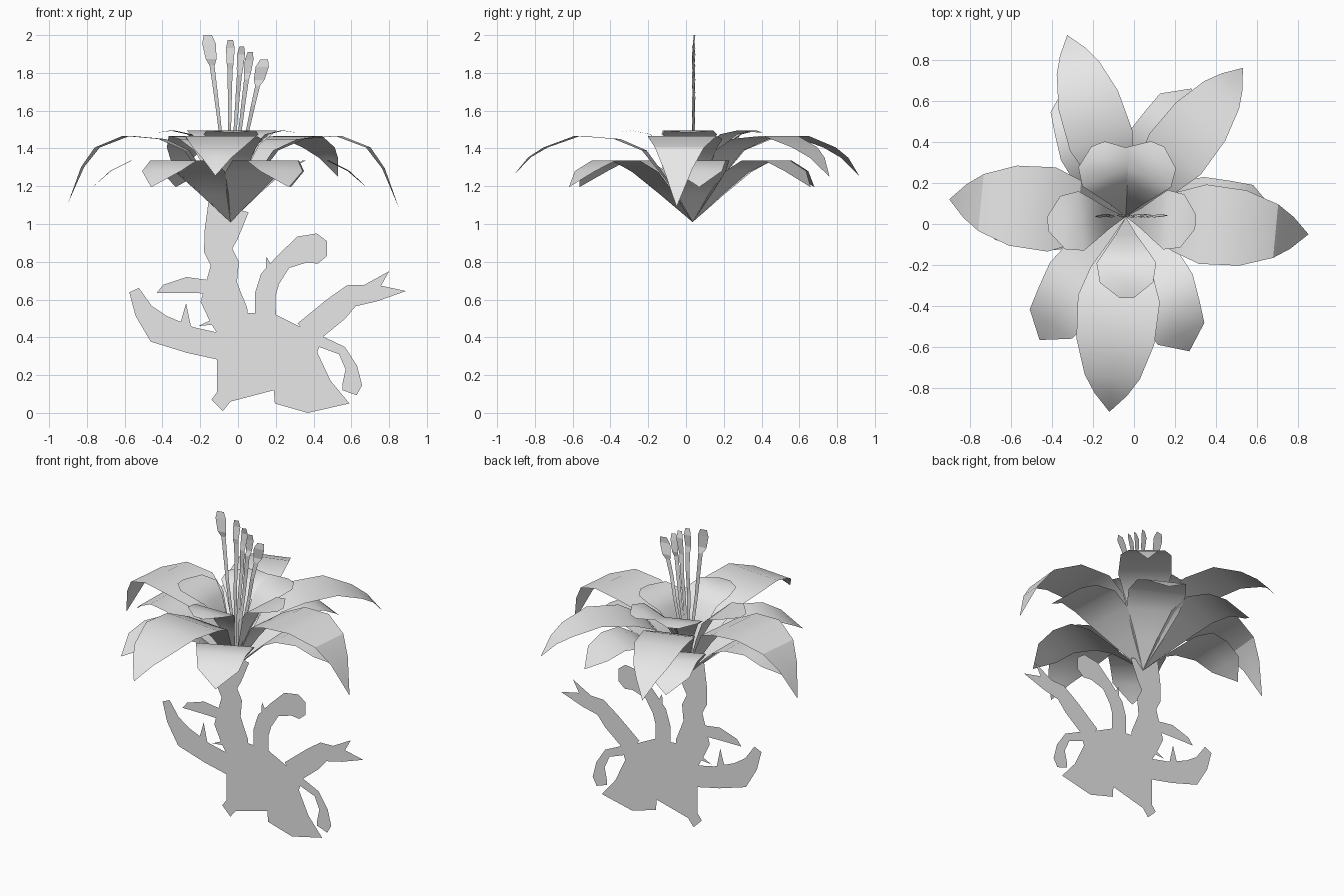
import bpy, bmesh, math
from mathutils import Vector

if "Cube" in bpy.data.objects:
    bpy.data.objects.remove(bpy.data.objects["Cube"])

CX, CY = -0.04, 0.035            # flower axis

grey = bpy.data.materials.new("pale_grey")
grey.diffuse_color = (0.8, 0.8, 0.8, 1)
grey.use_nodes = True
grey.node_tree.nodes["Principled BSDF"].inputs["Base Color"].default_value = grey.diffuse_color


def finish(bm, name, smooth=False):
    mesh = bpy.data.meshes.new(name)
    bm.to_mesh(mesh)
    bm.free()
    mesh.materials.append(grey)
    ob = bpy.data.objects.new(name, mesh)
    bpy.context.collection.objects.link(ob)
    if smooth:
        bpy.ops.object.select_all(action='DESELECT')
        ob.select_set(True)
        bpy.context.view_layer.objects.active = ob
        bpy.ops.object.shade_smooth_by_angle(angle=math.radians(30))
    return ob


def bridge(bm, rows):
    """Join rows of points with faces; a row of one point makes a tip."""
    rows = [[bm.verts.new(p) for p in row] for row in rows]
    for a, b in zip(rows, rows[1:]):
        for i in range(max(len(a), len(b)) - 1):
            if len(a) == 1:
                bm.faces.new((a[0], b[i], b[i + 1]))
            elif len(b) == 1:
                bm.faces.new((a[i], b[0], a[i + 1]))
            else:
                bm.faces.new((a[i], b[i], b[i + 1], a[i + 1]))


def petal(name, x, y, stations):
    """Bent leaf strip from the flower axis; stations are (t, height, half width)."""
    axis = Vector((x - CX, y - CY, 0))
    side = Vector((-axis.y, axis.x, 0)).normalized()
    rows = []
    for t, z, w in stations:
        mid = Vector((CX, CY, z)) + axis * t
        rows.append([mid + side * w * s for s in (-1, 0, 1)] if w else [mid])
    bm = bmesh.new()
    bridge(bm, rows)
    for f in bm.faces:
        f.normal_update()
        if f.normal.z < 0:
            f.normal_flip()
    finish(bm, name, True)


def face_front(bm):
    for f in bm.faces:
        f.normal_update()
        if f.normal.y > 0:
            f.normal_flip()


def branch(name, *path):
    """Flat strip in the root plane; path points are (x, z, half width) in hundredths."""
    pts = [Vector((x, 0, z)) / 100 for x, z, w in path]
    rows = []
    for i, (x, z, w) in enumerate(path):
        d = (pts[min(i + 1, len(pts) - 1)] - pts[max(i - 1, 0)]).normalized()
        side = Vector((d.z, 0, -d.x)) * w / 100
        mid = pts[i] + Vector((0, CY, 0))
        rows.append([mid - side, mid + side] if w else [mid])
    bm = bmesh.new()
    bridge(bm, rows)
    face_front(bm)
    finish(bm, name)


# Long outer petals: tip and width factor
def long_petal(name, x, y, z, k):
    petal("long_petal_" + name, x, y, [
        (0, 1.01, 0), (0.14, 1.23, 0.075 * k), (0.27, 1.39, 0.15 * k),
        (0.42, 1.45, 0.2 * k), (0.64, 1.467, 0.19 * k), (0.82, 1.405, 0.135 * k),
        (0.91, 1.405 * 0.65 + z * 0.35, 0.08 * k), (1, z, 0)])


long_petal("front", -0.12, -0.915, 1.255, 1.0)
long_petal("left", -0.90, 0.12, 1.11, 1.03)
long_petal("right", 0.85, -0.05, 1.09, 0.97)
long_petal("back_left", -0.325, 0.92, 1.25, 0.8)
long_petal("back_right", 0.53, 0.76, 1.25, 0.8)

# Lower petals with blunter ends
for name, x, y in (
        ("left", -0.77, 0.05), ("right", 0.68, 0.07), ("front_left", -0.46, -0.565),
        ("front_right", 0.27, -0.62), ("back_left", -0.33, 0.68), ("back_right", 0.28, 0.66)):
    petal("lower_petal_" + name, x, y, [
        (0, 1.01, 0), (0.2, 1.155, 0.09), (0.38, 1.275, 0.16), (0.54, 1.335, 0.175),
        (0.72, 1.335, 0.15), (0.87, 1.28, 0.125), (1, 1.195, 0)])

# Short inner petals
for name, x, y in (
        ("front", -0.035, -0.36), ("left", -0.42, 0.0), ("right", 0.30, 0.01),
        ("back_left", -0.175, 0.39), ("back_right", 0.115, 0.39)):
    petal("inner_petal_" + name, x, y, [
        (0, 1.05, 0), (0.22, 1.28, 0.05), (0.4, 1.42, 0.1), (0.57, 1.475, 0.145),
        (0.81, 1.495, 0.13), (1, 1.485, 0.035)])

# Stamens: thin wavy ribbons with wider heads
for n, (x, top, head) in enumerate((
        (-0.16, 2.0, 0.036), (-0.04, 1.975, 0.023), (0.02, 1.94, 0.021),
        (0.065, 1.91, 0.023), (0.138, 1.87, 0.035))):
    base_x = -0.06 + 0.012 * n
    rows = []
    for i, (f, w) in enumerate((
            (0, 0.006), (0.25, 0.008), (0.5, 0.009), (0.68, 0.011), (0.82, 0.013),
            (0.86, head * 0.8), (0.95, head), (1, head * 0.6))):
        px = base_x + (x - base_x) * f ** 1.3
        py = 0.04 + 0.006 * math.sin(i * 2.1 + n)
        rows.append([(px + s * w, py + s * 0.004, 1.1 + (top - 1.1) * f) for s in (-1, 1)])
    bm = bmesh.new()
    bridge(bm, rows)
    face_front(bm)
    finish(bm, "stamen_%d" % (n + 1))

# Flat root body
bm = bmesh.new()
bm.faces.new([bm.verts.new((x / 100, CY, z / 100)) for x, z in (
    (-11, 42), (-11, 11), (-14, 7), (-8, 1), (-4, 6), (19, 12), (19.5, 5), (37, 0),
    (59, 5), (49, 17), (42, 32), (45, 41), (32, 46), (20, 52), (5, 53))])
face_front(bm)
bmesh.ops.triangulate(bm, faces=bm.faces[:])
finish(bm, "root_body")

# Stem and its side shoots
branch("stem", (-5, 109, 11), (-9, 94, 9), (-10.5, 86, 7.5), (-7, 79, 7.5),
       (-8.5, 70, 8), (-9, 61, 11), (-5, 52, 10.5), (-2, 42, 8))
branch("stem_shoot", (-15, 66.7, 3.5), (-27, 67.7, 4.2), (-39, 65.7, 2.2), (-43, 63.5, 0))
branch("stem_thorn", (-10, 49, 2), (-21, 46, 0))

# Left root
branch("left_root", (-9, 35, 7), (-25, 38.5, 7), (-42, 44.5, 8), (-50, 54, 5), (-55, 65, 2.8))
branch("left_root_thorn", (-28, 44, 3.5), (-27.5, 58, 0))

# Right root with forked end
branch("right_root", (36, 42, 7), (52, 55, 7), (60, 62, 6), (73, 63.5, 4.5), (89, 64.5, 0))
branch("right_root_fork", (69, 64, 4.5), (80, 75, 0))

# Curled root
branch("curled_root", (42, 38.5, 3), (55, 33, 2.5), (60, 24, 3.2), (60.5, 15, 5.2), (59, 10.7, 4))

# Branch with a round bud
branch("bud_branch", (14.5, 51, 5.5), (14.5, 63, 5.5), (17, 71, 5.5), (24, 80, 4.5),
       (34, 86.5, 7.3), (42, 87, 8), (47, 87, 4))
branch("bud_thorn", (17, 74, 2.5), (15, 83, 0))
